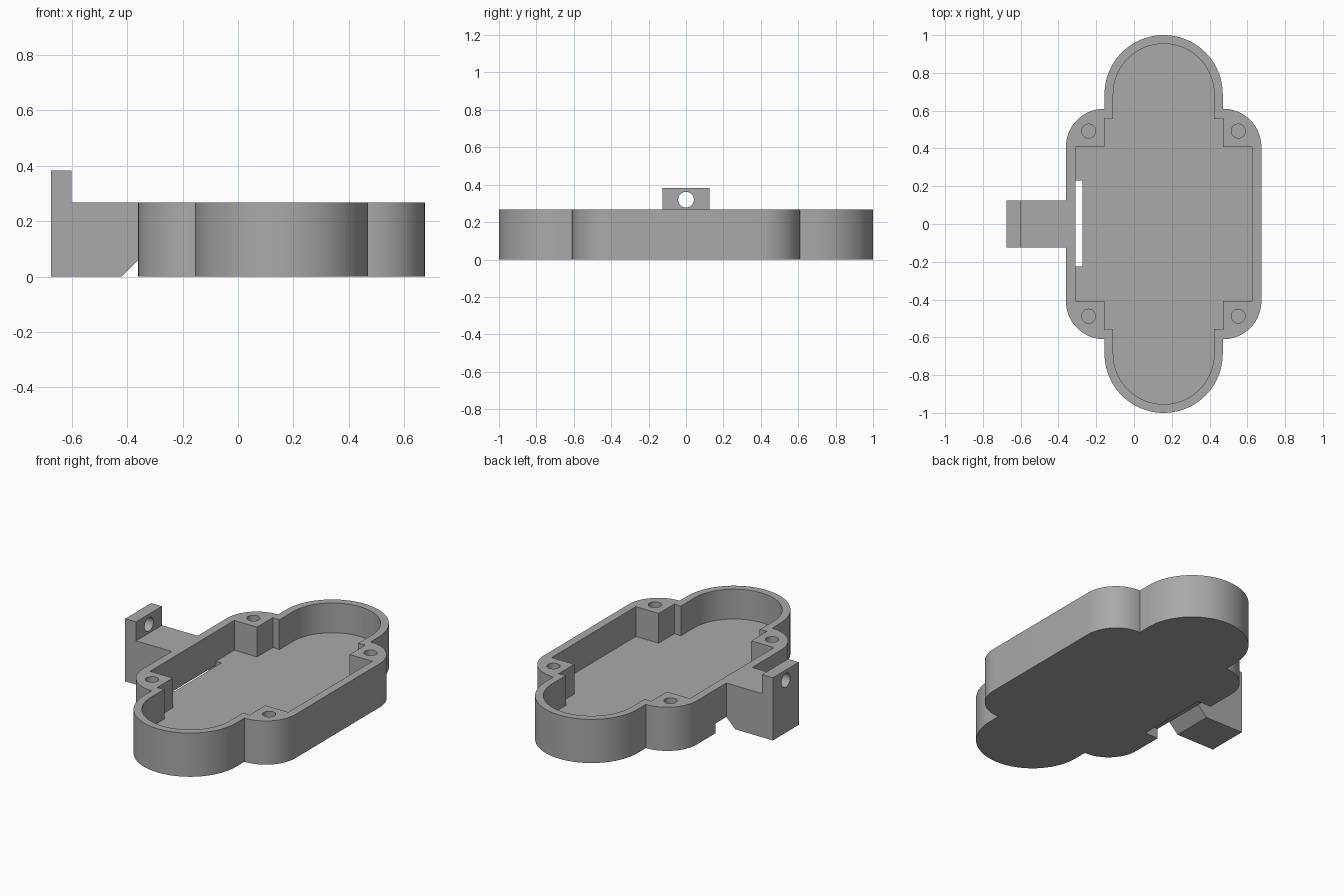
import bpy, bmesh, math

if "Cube" in bpy.data.objects:
    bpy.data.objects.remove(bpy.data.objects["Cube"])

CX = 0.157          # centre line of the tray
HEIGHT = 0.267
FLOOR = 0.085

grey = bpy.data.materials.new("plain grey")
grey.diffuse_color = (0.4, 0.4, 0.4, 1)
grey.use_nodes = True
grey.node_tree.nodes["Principled BSDF"].inputs["Base Color"].default_value = grey.diffuse_color


def prism(name, points, low, high, axes="xyz"):
    """Extrude a 2D outline; axes gives the outline axes, then the depth axis."""
    bm = bmesh.new()
    slots = ["xyz".index(a) for a in axes]

    def place(p, d):
        co = [0, 0, 0]
        for i, v in zip(slots, (p[0], p[1], d)):
            co[i] = v
        return bm.verts.new(co)
    face = bm.faces.new([place(p, low) for p in points])
    move = [0, 0, 0]
    move[slots[2]] = high - low
    ext = bmesh.ops.extrude_face_region(bm, geom=[face], use_keep_orig=True)
    bmesh.ops.translate(bm, vec=move, verts=[g for g in ext["geom"] if isinstance(g, bmesh.types.BMVert)])
    bmesh.ops.recalc_face_normals(bm, faces=bm.faces)
    mesh = bpy.data.meshes.new(name)
    bm.to_mesh(mesh)
    bm.free()
    mesh.materials.append(grey)
    obj = bpy.data.objects.new(name, mesh)
    bpy.context.collection.objects.link(obj)
    return obj


def arc(cx, cy, r, start, end, n):
    return [(cx + r * math.cos(math.radians(start + (end - start) * i / n)),
             cy + r * math.sin(math.radians(start + (end - start) * i / n))) for i in range(n + 1)]


def four_way(quarter):
    """Mirror a right-rear quarter outline (offsets from centre line) all round."""
    left = [(-x, y) for x, y in reversed(quarter) if x > 1e-5]
    half = quarter + left
    return [(CX + x, y) for x, y in half + [(-x, -y) for x, y in half]]


def rect(x0, x1, y0, y1):
    return [(x0, y0), (x1, y0), (x1, y1), (x0, y1)]


def cut(target, cutter):
    cutter.hide_render = True
    mod = target.modifiers.new("cut", "BOOLEAN")
    mod.operation = "DIFFERENCE"
    mod.solver = "EXACT"
    mod.object = cutter
    bpy.context.view_layer.objects.active = target
    bpy.ops.object.modifier_apply(modifier=mod.name)
    bpy.data.objects.remove(cutter)


def smooth(obj):
    bpy.ops.object.select_all(action="DESELECT")
    obj.select_set(True)
    bpy.context.view_layer.objects.active = obj
    bpy.ops.object.shade_smooth_by_angle(angle=math.radians(30))


# Tray with rounded corners and a round lobe at each end
outer = arc(0.3155, 0.408, 0.202, 0, 90, 16)
outer += [(0.313, 0.61)] + arc(0, 0.687, 0.313, 0, 90, 24)
tray = prism("tray", four_way(outer), 0, HEIGHT)

# Open pocket, leaving a screw block in each corner
inner = [(0.467, 0.407), (0.313, 0.407), (0.313, 0.56), (0.267, 0.555)]
inner += arc(0, 0.687, 0.267, 0, 90, 24)
cut(tray, prism("pocket_cutter", four_way(inner), FLOOR, 0.5))

# Blind screw holes
for x in (-0.24, 0.552):
    for y in (-0.488, 0.492):
        cut(tray, prism("screw_cutter", arc(x, y, 0.037, 0, 345, 23), 0.07, 0.5))

# Slot through the floor that runs out under the side wall
slot = [(-0.45, -0.1), (-0.272, -0.1), (-0.272, 0.15), (-0.311, 0.15), (-0.311, 0.06), (-0.45, 0.06)]
cut(tray, prism("slot_cutter", slot, -0.225, 0.23, "xzy"))
smooth(tray)

# Side arm with a bevelled underside and an upright tab
side = [(-0.675, 0), (-0.42, 0), (-0.36, 0.06), (-0.36, HEIGHT),
        (-0.602, HEIGHT), (-0.602, 0.383), (-0.675, 0.383)]
arm = prism("side_arm", side, -0.125, 0.125, "xzy")
cut(arm, prism("tab_hole_cutter", arc(0, 0.32, 0.042, 0, 348.75, 31), -0.8, -0.5, "yzx"))
smooth(arm)
